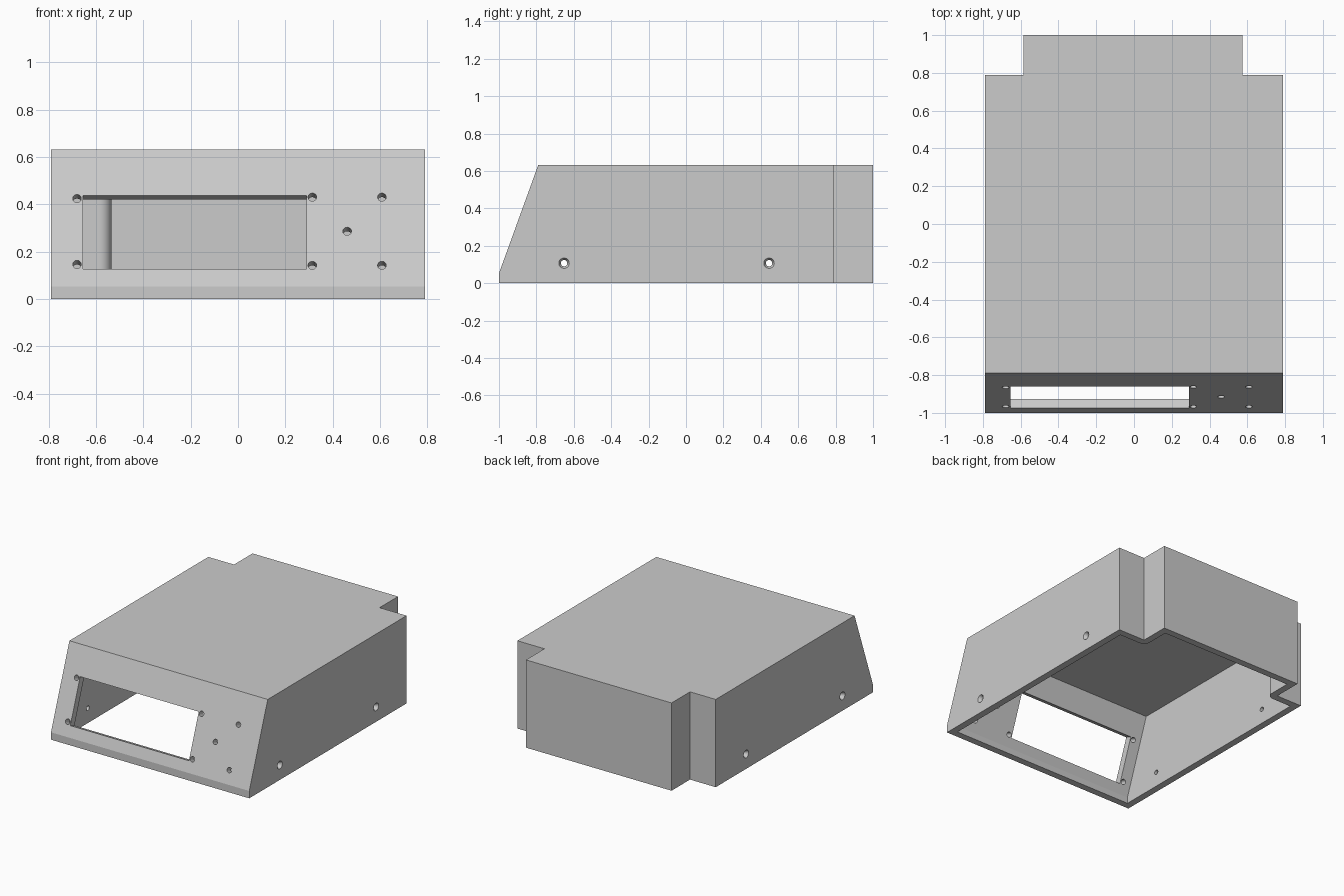
import bpy, bmesh, math
from mathutils import Vector, Matrix

if "Cube" in bpy.data.objects:
    bpy.data.objects.remove(bpy.data.objects["Cube"])

WALL = 0.05
grey = bpy.data.materials.new("light grey")
grey.diffuse_color = (0.6, 0.6, 0.6, 1)
grey.use_nodes = True
grey.node_tree.nodes["Principled BSDF"].inputs["Base Color"].default_value = grey.diffuse_color


def prism(name, points, depth_vec):
    """Closed polygon of 3D points extruded along a vector."""
    bm = bmesh.new()
    face = bm.faces.new([bm.verts.new(p) for p in points])
    ext = bmesh.ops.extrude_face_region(bm, geom=[face])
    verts = [g for g in ext["geom"] if isinstance(g, bmesh.types.BMVert)]
    bmesh.ops.translate(bm, verts=verts, vec=depth_vec)
    bmesh.ops.recalc_face_normals(bm, faces=bm.faces)
    return finish(name, bm)


def cone(name, r1, r2, depth, matrix):
    bm = bmesh.new()
    bmesh.ops.create_cone(bm, cap_ends=True, segments=32, radius1=r1,
                          radius2=r2, depth=depth, matrix=matrix)
    return finish(name, bm)


def finish(name, bm):
    mesh = bpy.data.meshes.new(name)
    bm.to_mesh(mesh)
    bm.free()
    mesh.materials.append(grey)
    ob = bpy.data.objects.new(name, mesh)
    bpy.context.collection.objects.link(ob)
    return ob


def combine(target, tool, op):
    """Apply a boolean and remove the tool."""
    mod = target.modifiers.new("cut", "BOOLEAN")
    mod.object, mod.operation, mod.solver = tool, op, "EXACT"
    bpy.context.view_layer.objects.active = target
    bpy.ops.object.modifier_apply(modifier=mod.name)
    bpy.data.objects.remove(tool)


def solid(name, plan, profile):
    """Body that has the given plan (x, y) and side profile (y, z)."""
    ob = prism(name, [(x, y, -1) for x, y in plan], (0, 0, 3))
    side = prism("side_profile", [(-2, y, z) for y, z in profile], (4, 0, 0))
    combine(ob, side, "INTERSECT")
    return ob


def arc(cx, cy, a0, a1, n=12):
    return [(cx + WALL * math.cos(math.radians(a0 + (a1 - a0) * i / n)),
             cy + WALL * math.sin(math.radians(a0 + (a1 - a0) * i / n)))
            for i in range(n + 1)]


# Outer housing with notched rear corners and sloped front panel
housing = solid("housing",
                [(0.79, -2), (0.79, 0.79), (0.575, 0.79), (0.575, 1),
                 (-0.585, 1), (-0.585, 0.79), (-0.79, 0.79), (-0.79, -2)],
                [(-1, 0), (-1, 0.053), (-0.79, 0.632), (2, 0.632), (2, 0)])

# Cavity open at the bottom, rounded around the notches
cavity = solid("cavity",
               [(0.74, -2), (0.74, 0.74)] + arc(0.575, 0.79, 270, 180)
               + [(0.525, 0.95), (-0.535, 0.95)] + arc(-0.585, 0.79, 0, -90)
               + [(-0.74, 0.74), (-0.74, -2)],
               [(-0.95, -0.5), (-0.95, 0.044), (-0.755, 0.582), (2, 0.582), (2, -0.5)])
combine(housing, cavity, "DIFFERENCE")

# Front panel frame: outward normal and point on the slope at height z
slope = Vector((0, 0.21, 0.579)).normalized()
normal = Vector((0, -slope.z, slope.y))


def on_front(x, z):
    return Vector((x, -1 + (z - 0.053) * 0.21 / 0.579, z))


# Display window, cut square to the panel
corners = [(-0.655, 0.127), (0.29, 0.127), (0.29, 0.437), (-0.655, 0.437)]
window = prism("window_cutter", [on_front(x, z) + normal * 0.08 for x, z in corners],
               normal * -0.2)
combine(housing, window, "DIFFERENCE")

# Panel screw holes
turn = normal.to_track_quat("Z", "Y").to_matrix().to_4x4()
for x, z in [(-0.68, 0.424), (-0.68, 0.146), (0.314, 0.43), (0.314, 0.142),
             (0.608, 0.43), (0.608, 0.142), (0.461, 0.286)]:
    hole = cone("hole_cutter", 0.018, 0.018, 0.2,
                Matrix.Translation(on_front(x, z)) @ turn)
    combine(housing, hole, "DIFFERENCE")

# Countersunk side holes
for side in (-1, 1):
    for y in (-0.652, 0.444):
        rot = Matrix.Rotation(side * math.pi / 2, 4, "Y")
        hole = cone("hole_cutter", 0.017, 0.017, 0.2,
                    Matrix.Translation((side * 0.77, y, 0.107)) @ rot)
        combine(housing, hole, "DIFFERENCE")
        sink = cone("sink_cutter", 0.016, 0.040, 0.048,
                    Matrix.Translation((side * 0.79, y, 0.107)) @ rot)
        combine(housing, sink, "DIFFERENCE")

housing.select_set(True)
bpy.context.view_layer.objects.active = housing
bpy.ops.object.shade_smooth_by_angle(angle=math.radians(15))
